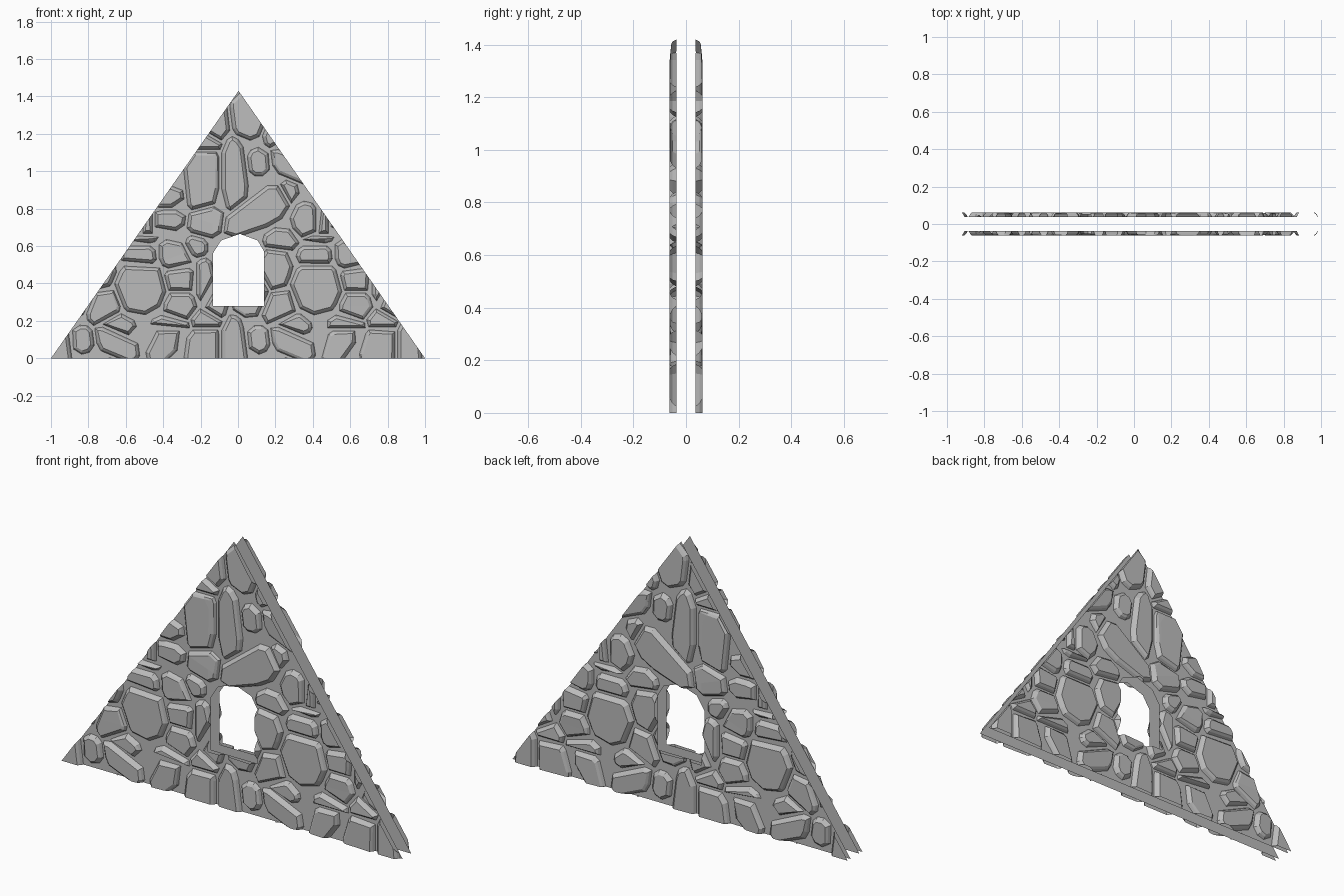
import bpy, bmesh, math, random
from mathutils import Vector, Matrix

random.seed(4)
old = bpy.data.objects.get("Cube")
if old:
    bpy.data.objects.remove(old)

stone_grey = bpy.data.materials.new("stone_grey")
stone_grey.use_nodes = True
GREY = (0.5, 0.5, 0.5, 1)
stone_grey.diffuse_color = GREY
stone_grey.node_tree.nodes["Principled BSDF"].inputs["Base Color"].default_value = GREY

APEX = 1.43      # gable height
SHEET = 0.037    # distance of each wall sheet from the middle
PERIOD = Vector((0.94, 0.95))
GROOVE = 0.007

# Stones of one repeating patch, in hundredths: x, z, half width, half height, turn in degrees
STONES = [
    (11, 10, 6, 7, 0), (30, 18, 9, 5, -10), (22, 27, 8, 10, -25), (29, 8, 13, 7, -35),
    (54, 7, 6, 12, -30), (-19, 96, 9, 17, -8), (-2, 98, 7, 19, 3), (-36, 18, 10, 5, 0),
    (-17, 20, 8, 6, 0), (-31, 28, 8, 8, 0), (42, 38, 13, 13, 0), (-31, 42, 8, 7, 0),
    (-18, 42, 5, 11, 0), (-34, 55, 9, 7, -35), (41, 55, 9, 6, 0), (20, 48, 8, 11, 0),
    (23, 63, 9, 6, 0), (36, 74, 7, 9, 0), (-37, 74, 9, 5, 0), (-17, 73, 10, 8, 0),
    (10, 79, 20, 9, 28), (46, 73, 4, 8, 0), (-22, 60, 6, 5, -40), (43, 64, 8, 3, 10),
    (-37, 86, 8, 5, 15), (27, 89, 5, 6, 0), (6, 130, 10, 12, 0), (-11, 126, 6, 10, -10),
]
WINDOW = [(-.135, .28), (.14, .28), (.14, .57), (.105, .63), (.01, .665), (-.09, .63), (-.135, .56)]
GABLE = [(-1, 0), (1, 0), (.003, APEX)]


def edge_planes(outline):
    """Point and outward normal of each side of an anticlockwise outline."""
    for i, a in enumerate(outline):
        b = outline[(i + 1) % len(outline)]
        yield Vector((a[0], 0, a[1])), Vector((b[1] - a[1], 0, a[0] - b[0])).normalized()


def direction(angle):
    return Vector((math.cos(angle), math.sin(angle)))


def reach(stone, n):
    """How far a stone's ellipse extends along n."""
    _, w, h, turn = stone
    u = direction(turn)
    return math.hypot(w * n.dot(u), h * n.dot(Vector((-u.y, u.x))))


def clip(poly, n, limit):
    """Keep the part of a convex polygon where n.p is below the limit."""
    out = []
    for i, p in enumerate(poly):
        q = poly[(i + 1) % len(poly)]
        dp, dq = n.dot(p) - limit, n.dot(q) - limit
        if dp <= 0:
            out.append(p)
        if dp * dq < 0:
            out.append(p.lerp(q, dp / (dp - dq)))
    return out


def stone_outline(stone, others, phase):
    """Angular outline packed between the neighbouring stones."""
    c, w, h, _ = stone
    poly = [c + direction(math.pi * (k + .5) / 2) for k in range(4)]
    for k in range(9):
        n = direction(phase + math.tau * k / 9)
        poly = clip(poly, n, n.dot(c) + reach(stone, n) * 1.08)
    for other in others:
        d = other[0] - c
        if other is stone or d.length > 0.6:
            continue
        gap, n = max(((v.dot(d) - reach(stone, v) - reach(other, v), v) for v in COMPASS),
                     key=lambda item: item[0])
        poly = clip(poly, n, n.dot(c) + reach(stone, n) + gap / 2 - GROOVE)
    # drop corners that are too close together
    kept = []
    for p in poly:
        if all((p - q).length > 0.025 for q in kept):
            kept.append(p)
    return kept


COMPASS = [direction(math.tau * k / 48) for k in range(48)]


def trim(bm):
    """Cut the mesh to the gable and open the window."""
    def cut(co, no, clear):
        bmesh.ops.bisect_plane(bm, geom=bm.verts[:] + bm.edges[:] + bm.faces[:], dist=1e-5,
                               plane_co=co, plane_no=no, clear_outer=clear)
    for co, no in edge_planes(GABLE):
        cut(co, no, True)
    sides = list(edge_planes(WINDOW))
    for co, no in sides:
        cut(co, no, False)
    inside = [f for f in bm.faces
              if all((f.calc_center_median() - co).dot(no) < 0 for co, no in sides)]
    bmesh.ops.delete(bm, geom=inside, context='FACES')


def add_face(bm, points):
    return bm.faces.new([bm.verts.new((x, -SHEET, z)) for x, z in points])


def make_sheet():
    bm = bmesh.new()
    add_face(bm, GABLE)
    trim(bm)
    return bm


def make_stones():
    layout = []
    for i in (-1, 0, 1):
        for j in (-1, 0, 1):
            for x, z, w, h, turn in STONES:
                c = Vector((x, z)) / 100 + Vector((i * PERIOD.x, j * PERIOD.y))
                if abs(c.x) < 1.3 and -0.3 < c.y < 1.7:
                    layout.append((c, w / 100, h / 100, math.radians(turn)))
    bm = bmesh.new()
    for stone in layout:
        poly = stone_outline(stone, layout, random.random())
        if len(poly) < 3:
            continue
        face = add_face(bm, poly)
        face.normal_update()
        # steep foot, then a sloping shoulder up to the flat top
        for width, rise in ((0.008, 0.014), (0.012, 0.011)):
            bmesh.ops.inset_individual(bm, faces=[face], thickness=width, depth=rise)
        # some tops lean
        lean = direction(random.random() * math.tau) * random.choice((0, 0, 0.08))
        for v in face.verts:
            v.co.y += max(0, min(0.01, lean.dot(Vector((v.co.x, v.co.z)) - stone[0])))
    trim(bm)
    bmesh.ops.dissolve_limit(bm, angle_limit=0.01, verts=bm.verts[:], edges=bm.edges[:])
    return bm


def add_object(name, bm, back):
    copy = bm.copy()
    if back:
        copy.transform(Matrix.Scale(-1, 4, (0, 1, 0)))
        bmesh.ops.reverse_faces(copy, faces=copy.faces[:])
    mesh = bpy.data.meshes.new(name)
    copy.to_mesh(mesh)
    copy.free()
    mesh.materials.append(stone_grey)
    bpy.context.collection.objects.link(bpy.data.objects.new(name, mesh))


# Two matching wall faces, front and back
sheet, stones = make_sheet(), make_stones()
for back in (False, True):
    side = "back" if back else "front"
    add_object(side + "_wall_sheet", sheet, back)
    add_object(side + "_wall_stones", stones, back)
